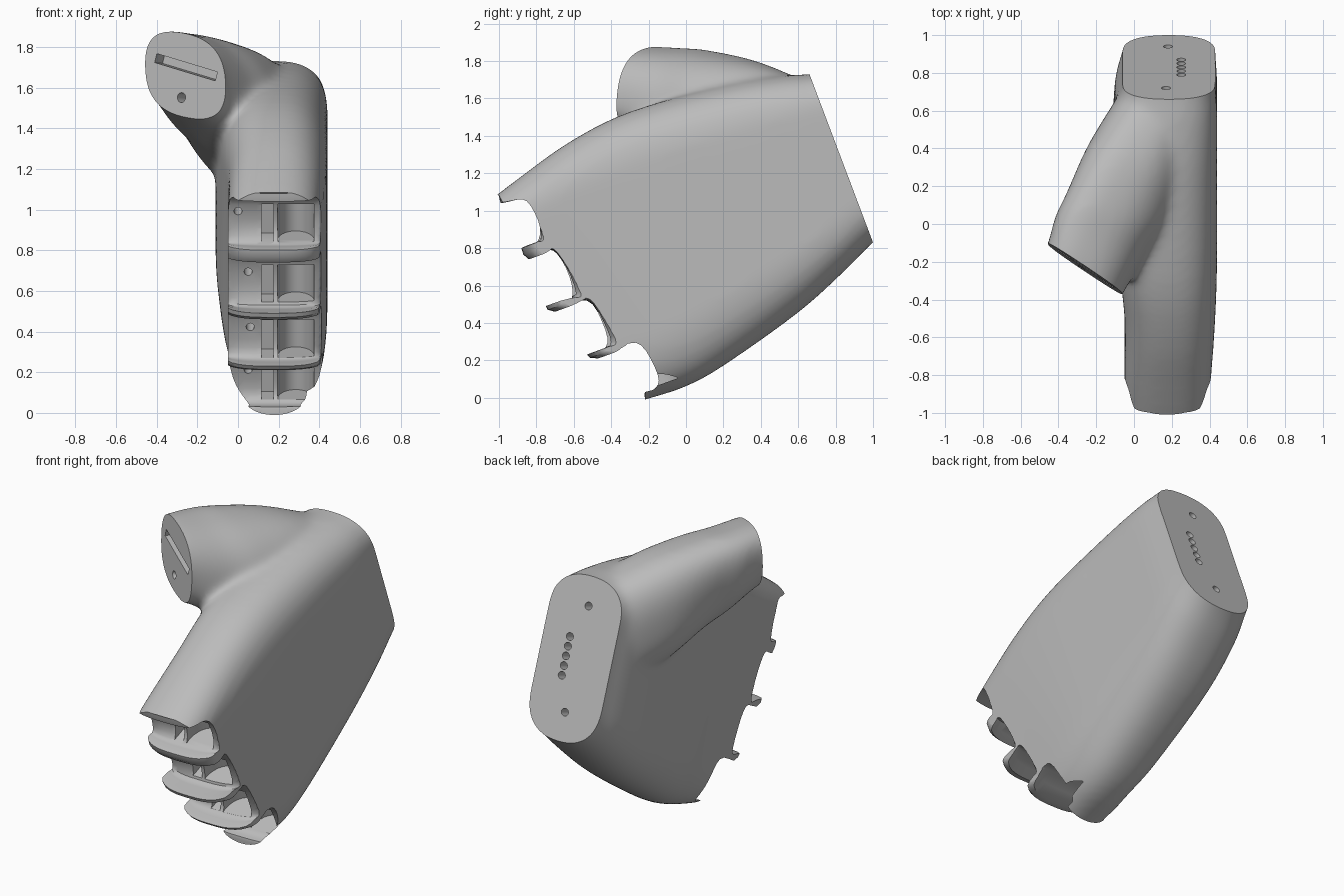
import bpy, bmesh
from math import cos, sin, pi, copysign
from mathutils import Vector as V, Matrix

if "Cube" in bpy.data.objects:
    bpy.data.objects.remove(bpy.data.objects["Cube"])

grey = bpy.data.materials.new("warm grey plastic")
grey.use_nodes = True
colour = (0.5, 0.5, 0.5, 1)
grey.diffuse_color = colour
grey.node_tree.nodes["Principled BSDF"].inputs["Base Color"].default_value = colour


def make_object(name, bm):
    bmesh.ops.recalc_face_normals(bm, faces=bm.faces)
    mesh = bpy.data.meshes.new(name)
    bm.to_mesh(mesh)
    bm.free()
    mesh.materials.append(grey)
    ob = bpy.data.objects.new(name, mesh)
    bpy.context.collection.objects.link(ob)
    return ob


def spline(pts, steps):
    """Smooth open curve through the points."""
    pts = [V(p) for p in pts]
    out = []
    for i in range(len(pts) - 1):
        p1, p2 = pts[i], pts[i + 1]
        m1 = (p2 - pts[max(i - 1, 0)]) / 2
        m2 = (pts[min(i + 2, len(pts) - 1)] - p1) / 2
        for k in range(steps):
            t = k / steps
            out.append(p1 * (2 * t**3 - 3 * t**2 + 1) + m1 * (t**3 - 2 * t**2 + t)
                       + p2 * (3 * t**2 - 2 * t**3) + m2 * (t**3 - t**2))
    return out + [pts[-1]]


def ring(centre, a, b, top_cap, low_cap, power, n=48):
    """Rounded section; a cap is the share of the half height that is curved."""
    pts = []
    for i in range(n):
        t = 2 * pi * (i + 0.5) / n
        u = copysign(abs(cos(t)) ** (2 / power), cos(t))
        v = copysign(abs(sin(t)) ** (2 / power), sin(t))
        cap = top_cap if v > 0 else low_cap
        pts.append(centre + a * u + b * (copysign(1 - cap, v) + cap * v))
    return pts


def loft(bm, rings):
    rows = [[bm.verts.new(p) for p in r] for r in rings]
    for r0, r1 in zip(rows, rows[1:]):
        for i in range(len(r0)):
            j = (i + 1) % len(r0)
            bm.faces.new((r0[i], r0[j], r1[j], r1[i]))
    bm.faces.new(rows[0])
    bm.faces.new(rows[-1])


def smooth_loft(bm, rings):
    loft(bm, list(zip(*[spline(track, 4) for track in zip(*rings)])))


def frame(centre, normal, side):
    """Matrix with z along normal and x along side."""
    z = V(normal).normalized()
    y = z.cross(V(side)).normalized()
    x = y.cross(z)
    return Matrix.Translation(centre) @ Matrix((x, y, z)).transposed().to_4x4()


def apply_modifier(ob, kind, **settings):
    mod = ob.modifiers.new(kind, kind)
    for key, value in settings.items():
        setattr(mod, key, value)
    bpy.context.view_layer.objects.active = ob
    bpy.ops.object.modifier_apply(modifier=mod.name)


def cut(target, bm):
    bmesh.ops.triangulate(bm, faces=bm.faces)
    cutter = make_object("cutter", bm)
    cutter.hide_render = True
    apply_modifier(target, "BOOLEAN", object=cutter, operation="DIFFERENCE", solver="EXACT")
    bpy.data.objects.remove(cutter)


def cut_box(target, matrix, size, offset=(0, 0, 0)):
    bm = bmesh.new()
    bmesh.ops.create_cube(bm, size=1, matrix=matrix @ Matrix.Translation(offset) @ Matrix.Diagonal((*size, 1)))
    cut(target, bm)


def cut_round(target, matrix, rx, ry, depth):
    bm = bmesh.new()
    bmesh.ops.create_cone(bm, cap_ends=True, segments=24, radius1=1, radius2=1, depth=1,
                          matrix=matrix @ Matrix.Diagonal((rx, ry, depth, 1)))
    cut(target, bm)


# Palm: rounded slab from wrist to knuckles (top y z, bottom y z, x range, top cap)
bm = bmesh.new()
palm = [((.8, 1.75), (1.12, .92), -.04, .43, .45),
        ((.66, 1.73), (1.0, .83), -.06, .43, .45),
        ((.5, 1.72), (.85, .68), -.1, .44, .45),
        ((.2, 1.67), (.6, .455), -.11, .44, .45),
        ((-.3, 1.53), (.2, .17), -.08, .44, .42),
        ((-.62, 1.37), (0, .06), -.05, .43, .38),
        ((-.9, 1.17), (-.18, 0), -.05, .41, .3),
        ((-1.12, 1.0), (-.42, -.07), -.05, .39, .25)]
rings = []
for top, bottom, x0, x1, cap in palm:
    t, b = V((0, *top)), V((0, *bottom))
    mid = (t + b) / 2 + V(((x0 + x1) / 2, 0, 0))
    rings.append(ring(mid, V(((x1 - x0) / 2, 0, 0)), (t - b) / 2, cap, .5, 2.4))
smooth_loft(bm, rings)

# Thumb base: centre, half width and half height of each section
thumb = [((-.29, -.31, 1.67), (.2, -.13, -.04), (-.01, 0, .19)),
         ((-.25, -.22, 1.65), (.2, -.13, -.04), (-.02, 0, .22)),
         ((-.17, -.06, 1.59), (.24, -.1, -.05), (-.04, 0, .27)),
         ((-.07, .1, 1.535), (.28, -.06, -.06), (-.05, 0, .31)),
         ((.03, .38, 1.45), (.27, -.04, -.04), (-.02, 0, .34)),
         ((.13, .7, 1.37), (.2, 0, 0), (0, 0, .3))]
smooth_loft(bm, [ring(V(c), V(a), V(h), 1, 1, 2.6) for c, a, h in thumb])

hand = make_object("palm_and_thumb_shell", bm)
apply_modifier(hand, "REMESH", mode="VOXEL", voxel_size=.02)
apply_modifier(hand, "SMOOTH", factor=.5, iterations=20)

# Flat wrist face with its cord and pin holes
wrist_normal = V((0, .935, .353))
wrist = frame((.18, .83, 1.28), wrist_normal, (1, 0, 0))
cut_box(hand, wrist, (2, 2, 1), (0, 0, .5))
holes = [(.18, .94), (.17, .72)] + [(.25, .79 + .02 * i) for i in range(5)]
for x, y in holes:
    z = 1.73 - (y - .66) * 2.647
    cut_round(hand, frame((x, y, z), wrist_normal, (1, 0, 0)), .024, .022, .2)

# Flat thumb face with slot and pin hole
thumb_normal = (-.54, -.83, .06)
tip = frame((-.255, -.235, 1.7), thumb_normal, (.83, -.54, -.25))
cut_box(hand, frame((-.25, -.24, 1.7), thumb_normal, (.83, -.54, 0)), (.54, .62, .5), (0, 0, .25))
cut_box(hand, tip, (.37, .045, .14))
cut_round(hand, frame((-.27, -.22, 1.55), thumb_normal, (.83, -.54, 0)), .024, .024, .2)

# Scalloped knuckle edge; the lips between fingers are rounded off towards both sides
edge = [(-1.08, 1.12), (-1.0, 1.08), (-.99, 1.04), (-.9, 1.06), (-.85, 1.05), (-.81, .99),
        (-.78, .91), (-.79, .84), (-.82, .82), (-.88, .8), (-.84, .74),
        (-.74, .79), (-.69, .77), (-.64, .69), (-.61, .6), (-.61, .53), (-.65, .51), (-.75, .49), (-.7, .46),
        (-.57, .52), (-.5, .5), (-.45, .41), (-.42, .32), (-.43, .27), (-.47, .25), (-.53, .23), (-.47, .21),
        (-.31, .29), (-.24, .28), (-.19, .21), (-.15, .12), (-.15, .07), (-.18, .04), (-.22, .03), (-.22, 0)]
edge = [tuple(p) for p in spline(edge, 2)]
edge = [(-1.4, 1.3)] + edge + [(-.24, -.3), (-1.4, -.3)]
slices = []
for i in range(21):
    x = -.12 + .6 * i / 20
    u = min(1, abs(x - .175) / .245)
    inset = .14 * (1 - (1 - u ** 3) ** .5)
    row = []
    for y, z in edge:
        floor = -.78 + (.91 - z) * .73
        weight = max(0, min(1, (floor - y) / .22))
        row.append(V((x, y + .94 * inset * weight, z + .34 * inset * weight)))
    slices.append(row)
bm = bmesh.new()
loft(bm, slices)
cut(hand, bm)

# Finger sockets: curved pocket, hinge groove and pin hole in each knuckle
finger = (0, -.94, -.34)
for y, z, pin_x in ((-.79, .94, 0), (-.625, .64, .05), (-.435, .37, .06), (-.17, .16, .05)):
    cut_round(hand, frame((.285, y, z), (0, -.34, .94), (1, 0, 0)), .09, .13, .19)
    cut_box(hand, frame((.145, y, z), finger, (1, 0, 0)), (.06, .19, .2))
    cut_round(hand, frame((pin_x, y, z + .06), finger, (1, 0, 0)), .02, .02, .2)

# Smooth skin with crisp cut edges
bpy.ops.object.select_all(action="DESELECT")
hand.select_set(True)
bpy.context.view_layer.objects.active = hand
bpy.ops.object.shade_smooth_by_angle(angle=.6)
